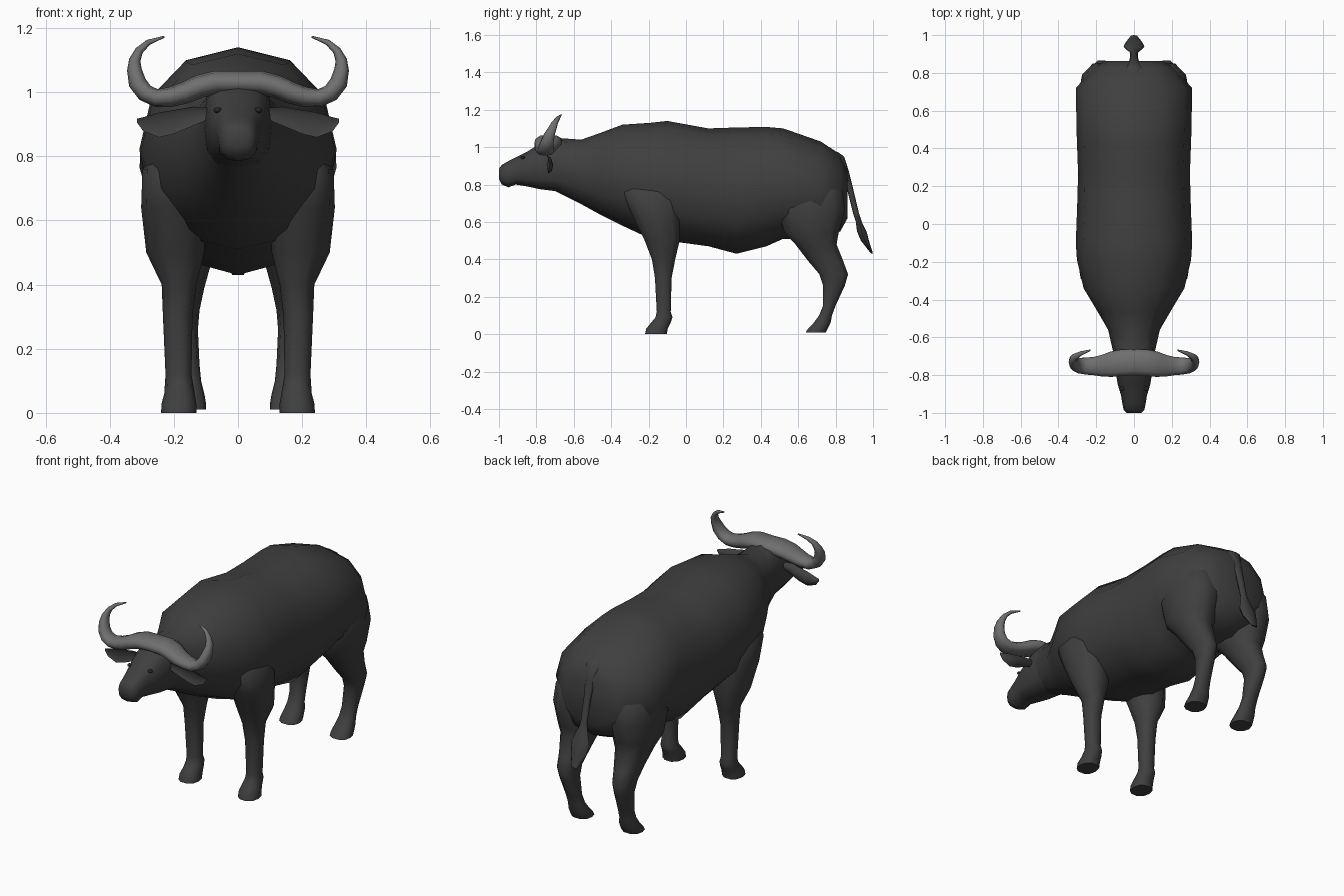
import bpy, bmesh, math
from mathutils import Vector


def material(name, v):
    m = bpy.data.materials.new(name)
    m.diffuse_color = (v, v, v, 1)
    return m


HIDE = material("dark hide", 0.05)
HORN = material("grey horn", 0.16)
DARK = material("eye black", 0.02)


def oval(n, power=2.0):
    """Unit superellipse points."""
    pts = []
    for i in range(n):
        a = 2 * math.pi * i / n
        c, s = math.cos(a), math.sin(a)
        pts.append((math.copysign(abs(c) ** (2 / power), c),
                    math.copysign(abs(s) ** (2 / power), s)))
    return pts


def loft(name, rings, mat, angle=60):
    """Skin a list of rings into a closed, smooth-shaded shell."""
    bm = bmesh.new()
    loops = [[bm.verts.new(p) for p in ring] for ring in rings]
    n = len(loops[0])
    for a, b in zip(loops, loops[1:]):
        for i in range(n):
            j = (i + 1) % n
            bm.faces.new((a[i], a[j], b[j], b[i]))
    bm.faces.new(loops[0])
    bm.faces.new(loops[-1])
    bmesh.ops.recalc_face_normals(bm, faces=bm.faces)
    me = bpy.data.meshes.new(name)
    bm.to_mesh(me)
    bm.free()
    ob = bpy.data.objects.new(name, me)
    bpy.context.collection.objects.link(ob)
    me.materials.append(mat)
    bpy.ops.object.select_all(action='DESELECT')
    ob.select_set(True)
    bpy.context.view_layer.objects.active = ob
    bpy.ops.object.shade_smooth_by_angle(angle=math.radians(angle))
    return ob


def along_y(name, sections, n, power, mat=HIDE):
    """Sections: y, bottom z, top z, half width."""
    return loft(name, [[(w * c, y, (z0 + z1) / 2 + (z1 - z0) / 2 * s)
                        for c, s in oval(n, power)] for y, z0, z1, w in sections], mat)


def along_z(name, sections, side, n=10, power=2.3, mat=HIDE):
    """Sections: z, front y, back y, inner x, outer x."""
    return loft(name, [[(side * ((x0 + x1) / 2 + (x1 - x0) / 2 * c), (y0 + y1) / 2 + (y1 - y0) / 2 * s, z)
                        for c, s in oval(n, power)] for z, y0, y1, x0, x1 in sections], mat)


# Barrel body with neck
along_y("body", [
    (-.70, .765, 1.05, .105), (-.56, .695, 1.04, .137), (-.46, .64, 1.075, .195),
    (-.34, .58, 1.12, .267), (-.19, .51, 1.13, .302), (-.10, .50, 1.14, .308),
    (.12, .47, 1.10, .30), (.27, .43, 1.105, .296), (.43, .47, 1.108, .302),
    (.52, .51, 1.10, .305), (.72, .50, 1.03, .307), (.825, .55, .962, .215),
    (.864, .62, .88, .15)], 12, 2.15)

# Head with muzzle
along_y("head", [
    (-1.0, .83, .885, .038), (-.985, .80, .905, .055), (-.95, .785, .925, .062),
    (-.91, .80, .945, .068), (-.85, .79, .975, .086), (-.78, .775, 1.02, .098),
    (-.70, .765, 1.05, .107), (-.60, .75, 1.035, .11)], 12, 2.7)

# Legs, each with its hoof
front = [
    (.84, -.28, -.10, .14, .22), (.76, -.345, -.03, .12, .298), (.64, -.295, -.028, .10, .302),
    (.50, -.225, -.03, .105, .286), (.40, -.185, -.055, .13, .238), (.30, -.168, -.075, .142, .234),
    (.12, -.158, -.08, .145, .226), (.09, -.165, -.07, .14, .228), (.06, -.19, -.08, .135, .23),
    (.03, -.215, -.095, .13, .238), (0, -.222, -.10, .13, .24)]
hind = [
    (.86, .55, .78, .10, .21), (.76, .48, .845, .06, .285), (.66, .485, .858, .05, .296),
    (.54, .52, .822, .06, .284), (.48, .58, .81, .08, .26), (.39, .65, .845, .105, .235),
    (.32, .71, .87, .12, .225), (.26, .73, .852, .125, .215), (.15, .73, .80, .12, .205),
    (.10, .71, .782, .115, .205), (.06, .68, .775, .105, .21), (.03, .65, .76, .10, .215),
    (.01, .638, .75, .10, .215)]
for side, tag in ((-1, "left"), (1, "right")):
    along_z("front_leg_" + tag, front, side)
    along_z("hind_leg_" + tag, hind, side)

    # Cupped ear: x, centre z, half height, depth
    ear = [(.08, .935, .015, .02), (.14, .925, .03, .025), (.20, .907, .037, .028),
           (.245, .898, .039, .026), (.295, .90, .022, .016), (.315, .911, .006, .006)]
    loft("ear_" + tag, [[(side * x, -.745 + .05 * (x - .08) + d * (s if s > 0 else -.3 * s), z + h * c)
                         for c, s in oval(8)] for x, z, h, d in ear], HIDE, 50)

    # Eye and nostril
    for name, pos, size in (("eye_", (.064, -.872, .944), (.013, .012, .009)),
                            ("nostril_", (.033, -.988, .868), (.009, .008, .006))):
        bpy.ops.mesh.primitive_uv_sphere_add(segments=10, ring_count=6, radius=1, location=(side * pos[0], *pos[1:]))
        ob = bpy.context.object
        ob.name = name + tag
        ob.scale = size
        ob.data.materials.append(DARK)
        bpy.ops.object.shade_smooth()

# Horns and boss as one sweep: x, y, z, thickness, depth
half = [(.07, -.735, 1.03, .037, .073), (.12, -.742, 1.018, .036, .07), (.165, -.75, .998, .034, .06),
        (.21, -.752, .985, .031, .051), (.255, -.752, .982, .028, .047), (.29, -.75, .998, .028, .042),
        (.314, -.742, 1.03, .028, .036), (.323, -.73, 1.07, .023, .03), (.322, -.715, 1.10, .018, .024),
        (.308, -.702, 1.13, .013, .018), (.28, -.685, 1.155, .009, .012), (.23, -.668, 1.173, .003, .004)]
path = [(-p[0], *p[1:]) for p in reversed(half)] + [(0, -.732, 1.03, .036, .073)] + half
rings = []
for i, (x, y, z, t, d) in enumerate(path):
    a, b = path[max(i - 1, 0)], path[min(i + 1, len(path) - 1)]
    tan = Vector((b[0] - a[0], 0, b[2] - a[2])).normalized()
    nor = Vector((-tan.z, 0, tan.x))
    rings.append([Vector((x, y, z)) + nor * t * c + Vector((0, d * s, 0)) for c, s in oval(10, 2.3)])
loft("horns", rings, HORN)

# Tail with tuft
along_z("tail", [
    (.975, .77, .81, -.03, .03), (.95, .80, .845, -.045, .045), (.88, .835, .868, -.03, .03),
    (.78, .86, .893, -.022, .022), (.65, .892, .924, -.02, .02), (.60, .908, .94, -.036, .036),
    (.55, .914, .965, -.055, .055), (.50, .935, .978, -.048, .048), (.43, .99, 1.0, -.018, .018)], 1, 8, 2)
